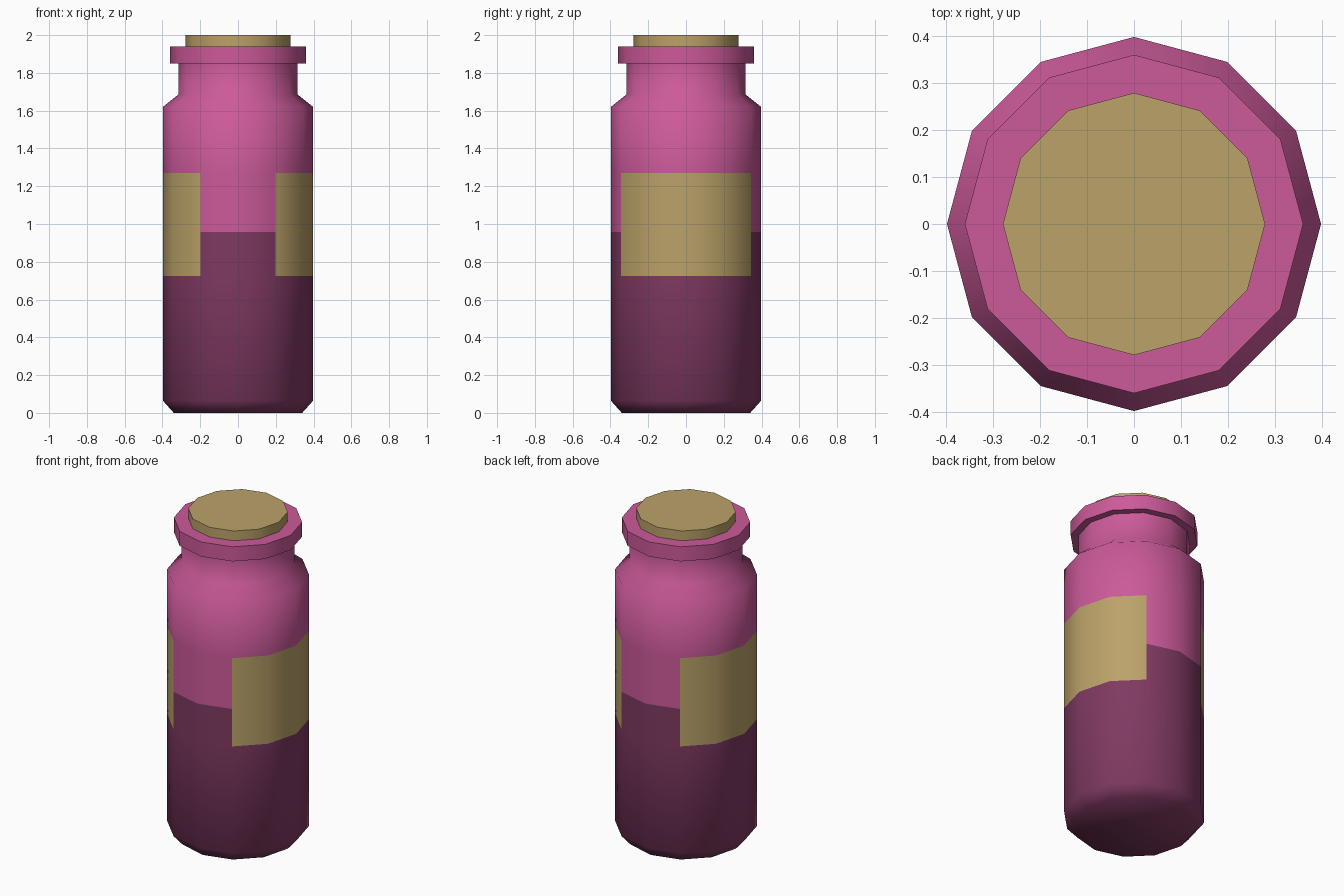
import bpy, bmesh, math

if "Cube" in bpy.data.objects:
    bpy.data.objects.remove(bpy.data.objects["Cube"])

SIDES = 12


def material(name, rgb):
    m = bpy.data.materials.new(name)
    lin = [((c / 255 + 0.055) / 1.055) ** 2.4 for c in rgb]
    m.diffuse_color = (*lin, 1)
    m.use_nodes = True
    m.node_tree.nodes["Principled BSDF"].inputs["Base Color"].default_value = m.diffuse_color
    return m


pink = material("pink_glass", (204, 90, 154))
plum = material("dark_plum_liquid", (127, 57, 97))
tan = material("tan_cork_and_label", (187, 162, 105))


def lathe(name, profile, mats, rule):
    """Revolve (radius, height) points into a closed 12-sided solid."""
    bm = bmesh.new()
    rings = []
    for r, z in profile:
        rings.append([bm.verts.new((r * math.cos(math.tau * i / SIDES),
                                    r * math.sin(math.tau * i / SIDES), z))
                      for i in range(SIDES)])
    for a, b in zip(rings, rings[1:]):
        for i in range(SIDES):
            j = (i + 1) % SIDES
            bm.faces.new((a[i], a[j], b[j], b[i]))
    bm.faces.new(rings[0][::-1])
    bm.faces.new(rings[-1])
    bm.normal_update()
    for f in bm.faces:
        f.material_index = rule(f.calc_center_median())
    me = bpy.data.meshes.new(name)
    bm.to_mesh(me)
    bm.free()
    for m in mats:
        me.materials.append(m)
    ob = bpy.data.objects.new(name, me)
    bpy.context.collection.objects.link(ob)
    bpy.ops.object.select_all(action='DESELECT')
    ob.select_set(True)
    bpy.context.view_layer.objects.active = ob
    bpy.ops.object.shade_smooth_by_angle(angle=math.radians(60))
    return ob


LABEL_LOW, LIQUID, LABEL_HIGH = 0.725, 0.957, 1.27


def bottle_colour(c):
    # labels wrap four faces on the left and on the right
    if LABEL_LOW < c.z < LABEL_HIGH and abs(c.x) > 0.2:
        return 2
    return 1 if c.z < LIQUID else 0


# Bottle: chamfered base, straight body, shoulder, neck and lip
lathe("bottle", [(0.34, 0), (0.398, 0.065), (0.398, LABEL_LOW), (0.398, LIQUID),
                 (0.398, LABEL_HIGH), (0.398, 1.62), (0.316, 1.685),
                 (0.316, 1.85), (0.36, 1.85), (0.36, 1.94)],
      [pink, plum, tan], bottle_colour)

# Cork stopper
lathe("cork", [(0.279, 1.90), (0.279, 2.0)], [tan], lambda c: 0)
